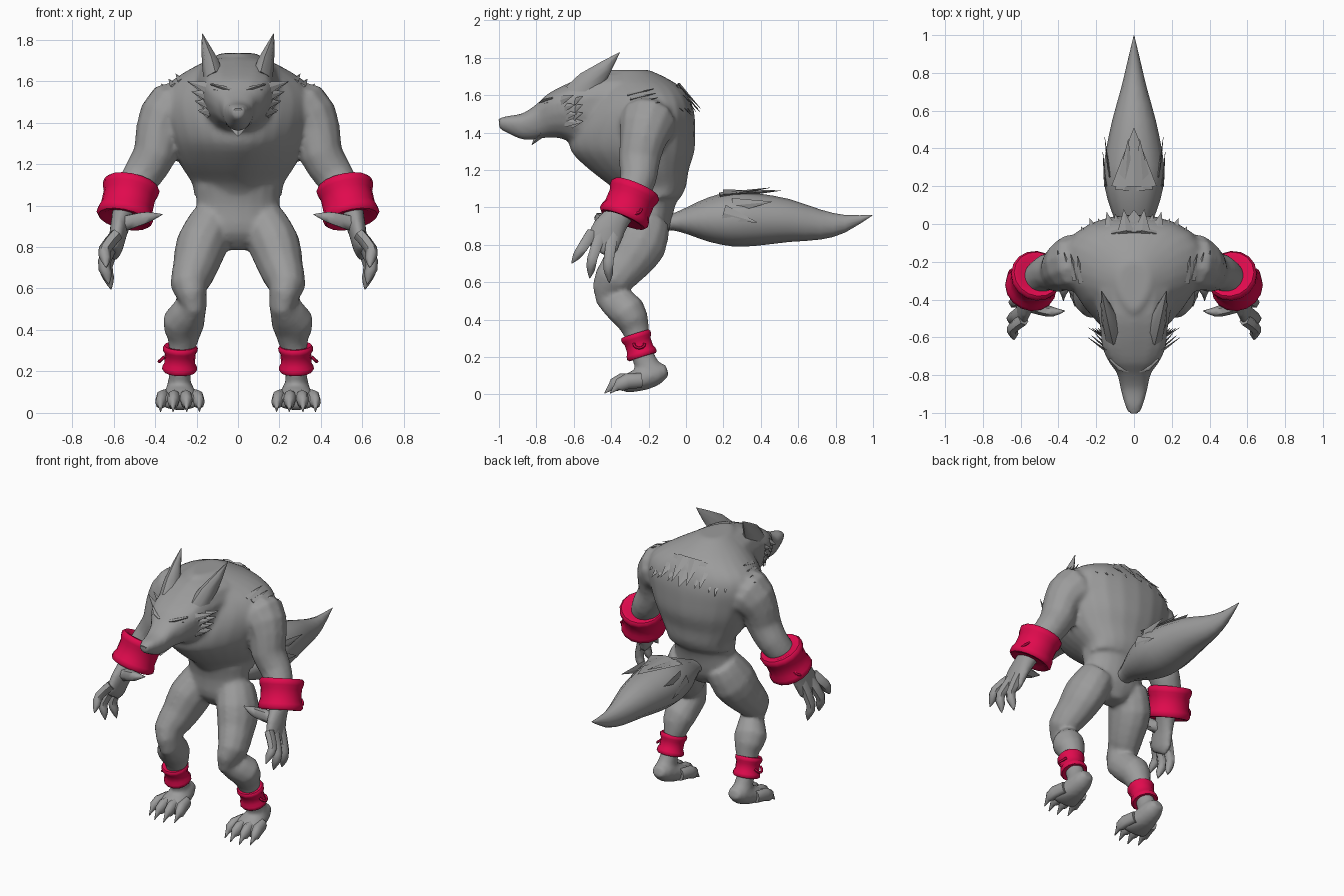
import bpy, bmesh, math, random
from mathutils import Vector

random.seed(4)


def material(name, rgb):
    m = bpy.data.materials.new(name)
    m.diffuse_color = (*rgb, 1)
    return m


GREY = material("fur grey", (0.33, 0.33, 0.33))
RED = material("band red", (0.75, 0.003, 0.075))


def power(v, p):
    return math.copysign(abs(v) ** p, v)


def loft(bm, pts, n=12, sub=1, axis=None, side=(1, 0, 0), both=False, egg=0, sq=1):
    """Skin rings (x, y, z, half width, half depth) along a path; egg skews them, sq < 1 squares them."""
    P = [Vector(p) for p in pts]
    if sub > 1:  # smooth the path
        Q = []
        for i in range(len(P) - 1):
            a, b, c, d = P[max(i - 1, 0)], P[i], P[i + 1], P[min(i + 2, len(P) - 1)]
            for k in range(sub):
                t = k / sub
                Q.append(0.5 * (2 * b + (c - a) * t + (2 * a - 5 * b + 4 * c - d) * t * t
                                + (3 * b - a - 3 * c + d) * t ** 3))
        P = Q + [P[-1]]
    for s in ((1, -1) if both else (1,)):
        rings = []
        for i, p in enumerate(P):
            c = Vector(p[:3])
            t = Vector(axis) if axis else Vector(P[min(i + 1, len(P) - 1)][:3]) - Vector(P[max(i - 1, 0)][:3])
            t.normalize()
            u = Vector(side)
            u = (u - t * u.dot(t)).normalized()
            v = t.cross(u)
            ring = []
            for k in range(n):
                a = 2 * math.pi * k / n
                ca, sa = power(math.cos(a), sq), power(math.sin(a), sq)
                w = c + u * ca * (1 + egg * sa) * p[3] + v * sa * p[4]
                ring.append(bm.verts.new((w.x * s, w.y, w.z)))
            rings.append(ring)
        for r, q in zip(rings, rings[1:]):
            for k in range(n):
                bm.faces.new((r[k], r[(k + 1) % n], q[(k + 1) % n], q[k]))
        bm.faces.new(rings[0])
        bm.faces.new(rings[-1])


def finish(bm, name, mat, angle=45):
    bmesh.ops.recalc_face_normals(bm, faces=bm.faces)
    me = bpy.data.meshes.new(name)
    bm.to_mesh(me)
    bm.free()
    me.materials.append(mat)
    ob = bpy.data.objects.new(name, me)
    bpy.context.collection.objects.link(ob)
    bpy.ops.object.select_all(action='DESELECT')
    ob.select_set(True)
    bpy.context.view_layer.objects.active = ob
    bpy.ops.object.shade_smooth_by_angle(angle=math.radians(angle))
    return ob


def spike(bm, base, tip, w, d=0.01, side=(1, 0, 0), both=True, n=4):
    loft(bm, [(*base, w, d), (*tip, 0.001, 0.001)], n, side=side, both=both)


# --- body: torso, head, arms and legs fused into one skin
bm = bmesh.new()
loft(bm, [(0, -.20, .785, .05, .06), (0, -.21, .87, .20, .12), (0, -.20, 1.0, .20, .14),
          (0, -.19, 1.1, .21, .175)], 20, 3, axis=(0, 0, 1))
loft(bm, [(0, -.19, 1.05, .205, .16), (0, -.20, 1.11, .215, .20), (0, -.25, 1.2, .27, .265),
          (0, -.285, 1.3, .315, .33), (0, -.285, 1.4, .345, .335), (0, -.265, 1.5, .36, .31),
          (0, -.255, 1.58, .33, .275), (0, -.27, 1.645, .245, .24), (0, -.31, 1.70, .145, .19),
          (0, -.33, 1.735, .08, .13)], 24, 3, axis=(0, 0, 1), egg=.3)
loft(bm, [(0, -.35, 1.50, .21, .23), (0, -.48, 1.50, .185, .22), (0, -.57, 1.505, .172, .185),
          (0, -.66, 1.508, .162, .142), (0, -.74, 1.49, .124, .117), (0, -.79, 1.462, .088, .098),
          (0, -.87, 1.432, .07, .072), (0, -.95, 1.442, .05, .048), (0, -1.0, 1.448, .03, .028)],
     16, 2, axis=(0, -1, 0), egg=.22, sq=.85)
loft(bm, [(.24, -.20, 1.46, .13, .14), (.32, -.205, 1.45, .15, .155), (.38, -.23, 1.36, .115, .125),
          (.40, -.25, 1.25, .106, .112), (.46, -.255, 1.15, .096, .097), (.52, -.30, 1.05, .08, .085),
          (.555, -.365, .95, .055, .075), (.575, -.415, .88, .044, .092), (.59, -.45, .80, .036, .092),
          (.60, -.47, .765, .02, .07)], 12, 2, both=True)
loft(bm, [(.12, -.20, .93, .11, .12), (.175, -.25, .81, .125, .15), (.208, -.32, .70, .108, .125),
          (.235, -.39, .61, .09, .105), (.213, -.40, .53, .064, .092), (.262, -.31, .44, .103, .098),
          (.265, -.27, .35, .074, .075), (.28, -.25, .27, .056, .062), (.28, -.225, .19, .052, .062),
          (.285, -.19, .12, .06, .07)], 12, 2, both=True)
loft(bm, [(.28, -.10, .13, .04, .03), (.28, -.15, .115, .065, .06), (.28, -.23, .085, .08, .065),
          (.28, -.31, .06, .10, .05), (.28, -.35, .05, .10, .035)], 12, 2, both=True)
body = finish(bm, "body", GREY)
for kind, opts in (('REMESH', dict(mode='VOXEL', voxel_size=.014, use_smooth_shade=True)),
                   ('SMOOTH', dict(factor=.5, iterations=5))):
    mod = body.modifiers.new(kind.lower(), kind)
    for k, v in opts.items():
        setattr(mod, k, v)
    bpy.ops.object.modifier_apply(modifier=mod.name)

# --- ears
bm = bmesh.new()
loft(bm, [(.11, -.555, 1.595, .055, .10), (.128, -.51, 1.67, .045, .072), (.152, -.43, 1.75, .025, .038),
          (.172, -.355, 1.828, .002, .002)], 8, both=True)
finish(bm, "ears", GREY)

# --- eyes, brows, nose and chin tuft
bm = bmesh.new()
loft(bm, [(.045, -.780, 1.540, .004, .004), (.075, -.765, 1.550, .010, .012),
          (.115, -.738, 1.560, .004, .004)], 6, side=(0, 1, 0), both=True)
finish(bm, "eyes", GREY)
bm = bmesh.new()
loft(bm, [(.03, -.778, 1.555, .012, .010), (.075, -.762, 1.570, .014, .010),
          (.13, -.715, 1.585, .005, .005)], 6, side=(0, 1, 0), both=True)
finish(bm, "brows", GREY, 60)
bm = bmesh.new()
loft(bm, [(0, -.95, 1.470, .03, .014), (0, -.985, 1.465, .028, .014), (0, -1.0, 1.46, .02, .01)], 8)
finish(bm, "nose", GREY, 60)
bm = bmesh.new()
spike(bm, (0, -.77, 1.405), (0, -.825, 1.333), .07, .03, both=False)
finish(bm, "chin_tuft", GREY)

# --- fingers, thumb and claws
bm = bmesh.new()
for y0, k, tip in ((-.505, (.642, -.55, .79), (.635, -.612, .70)), (-.455, (.645, -.50, .73), (.622, -.515, .62)),
                   (-.39, (.635, -.415, .71), (.612, -.41, .595))):
    mid = [k[i] * .45 + tip[i] * .55 for i in range(3)]
    loft(bm, [(.585, y0, .86, .032, .034), (*k, .031, .031), (*mid, .026, .025), (*tip, .002, .002)],
         6, 2, both=True)
loft(bm, [(.56, -.42, .91, .045, .042), (.49, -.45, .93, .034, .036), (.43, -.465, .945, .026, .028),
          (.365, -.46, .957, .002, .002)], 6, 2, side=(0, 1, 0), both=True)
finish(bm, "fingers", GREY, 60)

# --- toes and claws
bm = bmesh.new()
for x, y in ((-.085, .03), (-.03, 0), (.03, 0), (.085, .03)):
    X = .28 + x
    loft(bm, [(X - x * .2, -.27 + y, .075, .03, .04), (X, -.345 + y, .07, .032, .042),
              (X + x * .1, -.385 + y, .05, .026, .036), (X + x * .1, -.40 + y, .04, .015, .02),
              (X + x * .1, -.436 + y, .006, .002, .002)], 8, both=True)
finish(bm, "toes", GREY, 60)

# --- tail and its tufts
bm = bmesh.new()
loft(bm, [(0, -.14, .91, .05, .04), (0, -.07, .922, .06, .045), (0, .02, .93, .10, .078),
          (0, .12, .935, .137, .118), (0, .25, .938, .162, .147), (0, .38, .935, .15, .14),
          (0, .55, .93, .115, .115), (0, .72, .908, .068, .08), (0, .85, .912, .037, .047),
          (0, .997, .958, .002, .002)], 12, 2, axis=(0, 1, 0))
finish(bm, "tail", GREY)
bm = bmesh.new()
spike(bm, (0, .20, 1.07), (0, .51, 1.09), .12, .025, both=False)
spike(bm, (.05, .18, 1.065), (.03, .45, 1.105), .05, .015)
spike(bm, (.13, .25, 1.01), (.155, .46, 1.03), .008, .04)
spike(bm, (.15, .20, .97), (.165, .38, .92), .008, .045)
finish(bm, "tail_tufts", GREY, 20)

# --- fur shards: cheeks, shoulders and upper back
bm = bmesh.new()
for i in range(4):
    z = 1.585 - i * .035
    spike(bm, (.135, -.68 + i * .012, z - .02), (.245 - i * .02, -.60 + i * .01, z + .015 - i * .015),
          .032, .008, side=(0, .2, 1))
    spike(bm, (.14, -.61, z - .03), (.24 - i * .016, -.55, z + .01 - i * .01), .03, .008, side=(0, .2, 1))
finish(bm, "cheek_tufts", GREY, 20)
bm = bmesh.new()
for i in range(4):
    spike(bm, (.27 + i * .035, -.31 + i * .015, 1.60 - i * .022),
          (.30 + i * .035, -.17 + i * .01, 1.635 - i * .024), .024, .012)
finish(bm, "shoulder_tufts", GREY, 20)
bm = bmesh.new()
spike(bm, (0, -.05, 1.655), (0, .075, 1.51), .10, .012, both=False)
for i in range(6):
    x = .05 + i * .042
    y = -.26 + .255 * math.sqrt(1 - (x / .37) ** 2)
    spike(bm, (x * .85, y - .035, 1.66 - i * .011),
          (x * 1.08, y + .085 - .02 * (i % 2), 1.56 - i * .006 + random.uniform(-.05, .03)), .045, .01)
finish(bm, "back_tufts", GREY, 20)


# --- bands: rounded rims around a narrower middle
def band(name, centre, axis, half, radius, waist, n):
    bm = bmesh.new()
    c, a = Vector(centre), Vector(axis).normalized()
    prof = [(-.9, .65), (-1, .80), (-1, .93), (-.85, 1.02), (-.6, 1.0), (-.35, waist), (.35, waist),
            (.6, 1.0), (.85, 1.02), (1, .93), (1, .80), (.9, .65)]
    loft(bm, [(*(c + a * t * half), r * radius, r * radius) for t, r in prof], n, axis=a, both=True)
    return finish(bm, name, RED, 50)


band("wrist_cuffs", (.53, -.302, 1.02), (.2, -.38, -.9), .096, .136, .93, 16)
band("ankle_cuffs", (.28, -.252, .262), (.03, .3, -.95), .065, .083, .89, 14)


# --- small half rings on the outside of each band
def ring(name, centre, radius, thick):
    bm = bmesh.new()
    x, y, z = centre
    pts = []
    for k in range(9):
        a = math.pi * k / 8
        pts.append((x + radius * .9 * math.sin(a), y + radius * math.cos(a),
                    z - radius * .8 * math.sin(a), thick, thick))
    loft(bm, pts, 6, side=(.6, 0, .8), both=True)
    finish(bm, name, RED)


ring("wrist_rings", (.635, -.27, .99), .03, .008)
ring("ankle_rings", (.355, -.25, .27), .028, .008)
